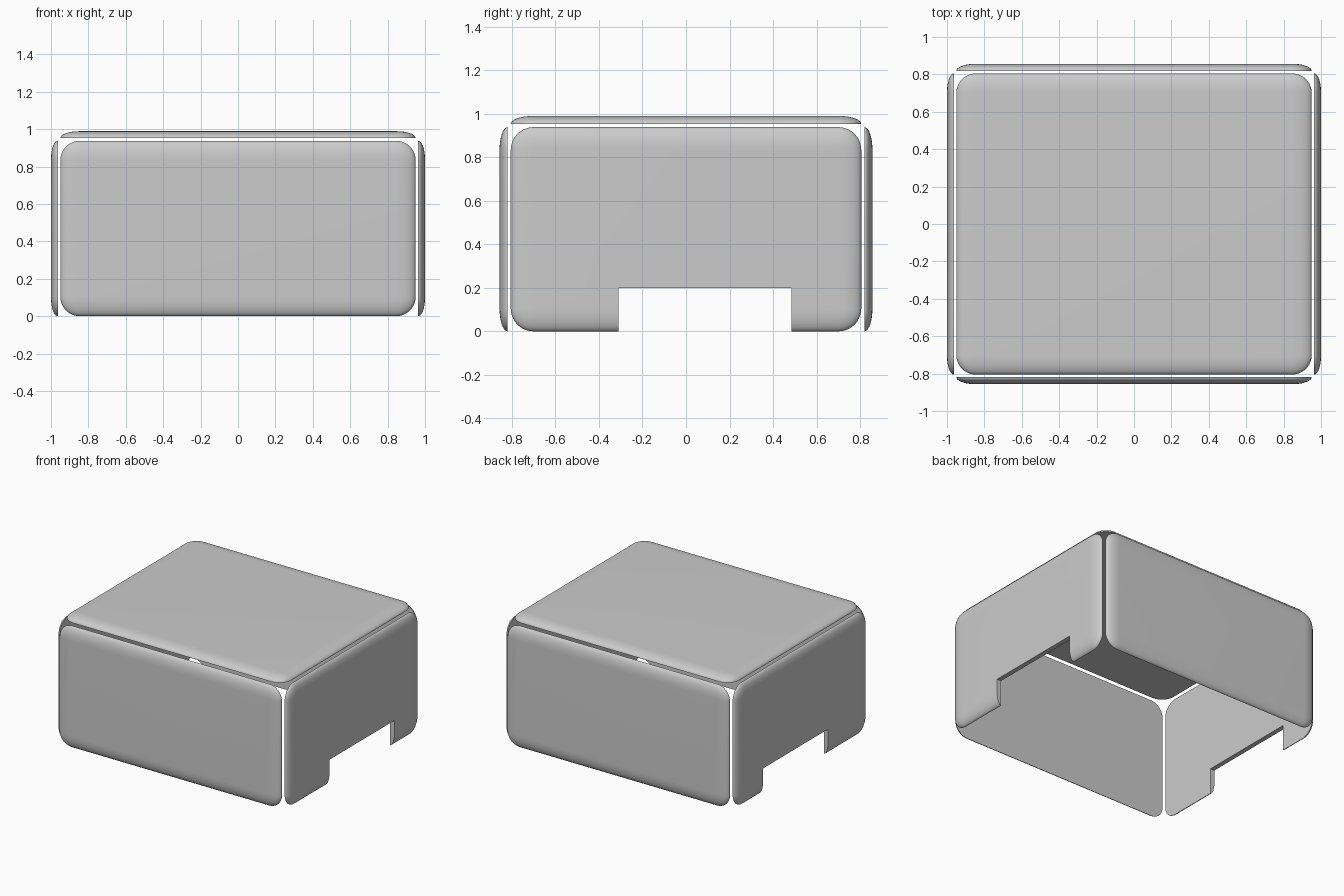
import bpy, bmesh
from math import sin, cos, pi
from mathutils import Matrix, Vector

cube = bpy.data.objects.get("Cube")
if cube:
    bpy.data.objects.remove(cube, do_unlink=True)

grey = bpy.data.materials.new("plain grey")
grey.use_nodes = True
tone = (0.6, 0.6, 0.6, 1)
grey.diffuse_color = tone
grey.node_tree.nodes["Principled BSDF"].inputs["Base Color"].default_value = tone

THICK, ROUND, STEPS = 0.037, 0.1, 10


def outline(u, v, radius):
    """Rounded rectangle, counter-clockwise."""
    pts = []
    for k, (su, sv) in enumerate([(1, 1), (-1, 1), (-1, -1), (1, -1)]):
        for i in range(STEPS + 1):
            a = (k + i / STEPS) * pi / 2
            pts.append((su * (u - radius) + radius * cos(a),
                        sv * (v - radius) + radius * sin(a)))
    return pts


def panel(name, u, v, origin, right, up):
    """Flat-backed pillow plate; its outer face looks along right x up."""
    bm = bmesh.new()
    rings = []
    for i in range(STEPS + 1):
        a = i / STEPS * pi / 2
        inset = ROUND * (1 - cos(a))
        ring = outline(u - inset, v - inset, ROUND + 0.005 - inset)
        rings.append([bm.verts.new((x, y, THICK * sin(a))) for x, y in ring])
    n = len(rings[0])
    for low, high in zip(rings, rings[1:]):
        for j in range(n):
            k = (j + 1) % n
            bm.faces.new((low[j], low[k], high[k], high[j]))
    bm.faces.new(rings[-1])
    bm.faces.new(rings[0][::-1])
    right, up = Vector(right), Vector(up)
    axes = Matrix((right, up, right.cross(up))).transposed().to_4x4()
    bm.transform(Matrix.Translation(origin) @ axes)
    mesh = bpy.data.meshes.new(name)
    bm.to_mesh(mesh)
    bm.free()
    mesh.materials.append(grey)
    obj = bpy.data.objects.new(name, mesh)
    bpy.context.collection.objects.link(obj)
    return obj


# Five separate panels of an open-bottomed cover
HX, HY, HZ = 0.95, 0.805, 0.469
mid = HZ
panels = [
    panel("front_panel", HX, HZ, (0, -0.819, mid), (1, 0, 0), (0, 0, 1)),
    panel("back_panel", HX, HZ, (0, 0.819, mid), (-1, 0, 0), (0, 0, 1)),
    panel("top_panel", HX, HY, (0, 0, 0.952), (1, 0, 0), (0, 1, 0)),
]
sides = [
    panel("left_panel", HY, HZ, (0.963, 0, mid), (0, 1, 0), (0, 0, 1)),
    panel("right_panel", HY, HZ, (-0.963, 0, mid), (0, -1, 0), (0, 0, 1)),
]

# Notch through the bottom of both side panels
bpy.ops.mesh.primitive_cube_add(size=1, location=(0, 0.0875, 0))
cutter = bpy.context.object
cutter.name = "notch_cutter"
cutter.scale = (3, 0.795, 0.4)
cutter.hide_render = True
for side in sides:
    mod = side.modifiers.new("notch", 'BOOLEAN')
    mod.object = cutter
    mod.operation = 'DIFFERENCE'
    mod.solver = 'EXACT'
    bpy.context.view_layer.objects.active = side
    bpy.ops.object.modifier_apply(modifier=mod.name)
bpy.data.objects.remove(cutter, do_unlink=True)

# Smooth rounded rims, crisp back and notch edges
bpy.ops.object.select_all(action='DESELECT')
for obj in panels + sides:
    obj.select_set(True)
bpy.context.view_layer.objects.active = panels[0]
bpy.ops.object.shade_smooth_by_angle(angle=pi / 6)
